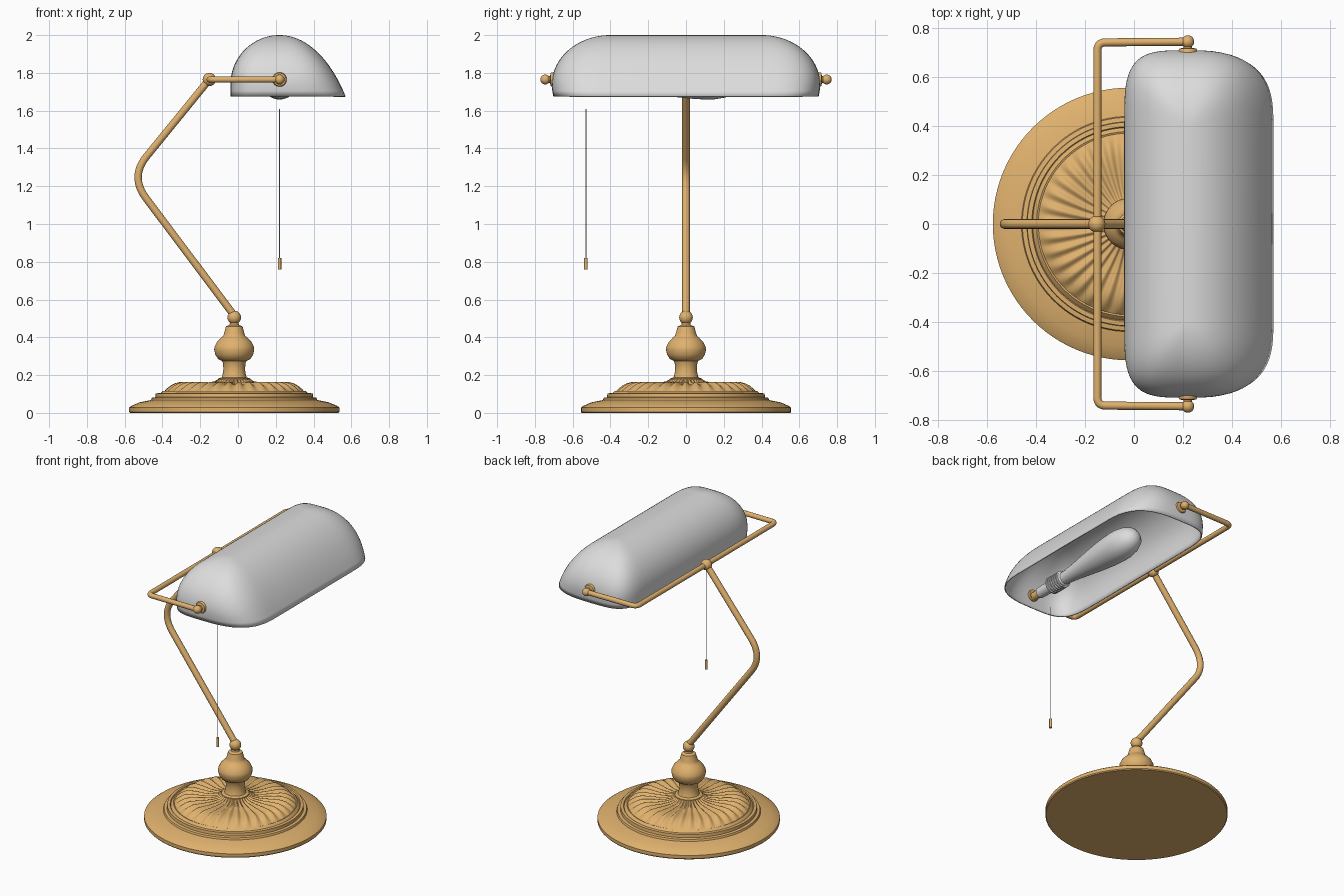
import bpy, bmesh, math
from mathutils import Vector, Matrix

if "Cube" in bpy.data.objects:
    bpy.data.objects.remove(bpy.data.objects["Cube"])

BX = -0.02          # base and stem axis
SX, SZ = 0.22, 1.765  # shade pivot axis


def material(name, rgb):
    m = bpy.data.materials.new(name)
    m.diffuse_color = (*rgb, 1)
    m.use_nodes = True
    m.node_tree.nodes["Principled BSDF"].inputs["Base Color"].default_value = m.diffuse_color
    return m


BRASS = material("brass", (0.74, 0.44, 0.155))
WHITE = material("white_glass", (0.72, 0.72, 0.72))
GREY = material("grey_metal", (0.5, 0.5, 0.5))


def finish(ob, mat, angle=35):
    ob.data.materials.clear()
    ob.data.materials.append(mat)
    bpy.ops.object.select_all(action='DESELECT')
    ob.select_set(True)
    bpy.context.view_layer.objects.active = ob
    bpy.ops.object.shade_smooth_by_angle(angle=math.radians(angle))
    return ob


def skin(name, rings, mat, matrix=Matrix(), closed=True, angle=35):
    """Bridge a stack of closed rings of points into a surface."""
    bm = bmesh.new()
    vs = [[bm.verts.new(matrix @ Vector(p)) for p in ring] for ring in rings]
    n = len(rings[0])
    for a, b in zip(vs, vs[1:]):
        for j in range(n):
            k = (j + 1) % n
            bm.faces.new((a[j], a[k], b[k], b[j]))
    bmesh.ops.remove_doubles(bm, verts=bm.verts, dist=1e-5)
    if closed:
        bmesh.ops.recalc_face_normals(bm, faces=bm.faces)
    me = bpy.data.meshes.new(name)
    bm.to_mesh(me)
    bm.free()
    ob = bpy.data.objects.new(name, me)
    bpy.context.collection.objects.link(ob)
    return finish(ob, mat, angle)


def lathe(name, profile, mat, matrix, segs=48, angle=35):
    rings = [[(r * math.cos(2 * math.pi * j / segs), r * math.sin(2 * math.pi * j / segs), z)
              for j in range(segs)] for r, z in profile]
    return skin(name, rings, mat, matrix, angle=angle)


def ball(name, loc, r):
    prof = [(r * math.sin(math.pi * i / 14), -r * math.cos(math.pi * i / 14)) for i in range(15)]
    return lathe(name, prof, BRASS, Matrix.Translation(loc), 28, 60)


def tube(name, pts, r, mat, fillet=0.0):
    """Round rod along a path whose inner corners are rounded."""
    pts = [Vector(p) for p in pts]
    path = [pts[0]]
    for a, c, b in zip(pts, pts[1:], pts[2:]):
        p = c + (a - c).normalized() * fillet
        q = c + (b - c).normalized() * fillet
        for i in range(13):
            t = i / 12
            path.append(p * (1 - t) ** 2 + c * 2 * t * (1 - t) + q * t * t)
    path.append(pts[-1])
    cu = bpy.data.curves.new(name, 'CURVE')
    cu.dimensions = '3D'
    cu.bevel_depth = r
    cu.bevel_resolution = 5
    cu.use_fill_caps = True
    sp = cu.splines.new('POLY')
    sp.points.add(len(path) - 1)
    for s, p in zip(sp.points, path):
        s.co = (*p, 1)
    ob = bpy.data.objects.new(name, cu)
    bpy.context.collection.objects.link(ob)
    bpy.ops.object.select_all(action='DESELECT')
    ob.select_set(True)
    bpy.context.view_layer.objects.active = ob
    bpy.ops.object.convert(target='MESH')
    return finish(bpy.context.object, mat)


axis = Matrix.Translation((BX, 0, 0))

# stepped round foot
lathe("base_plate", [(0, 0), (0.552, 0), (0.557, 0.006), (0.557, 0.028), (0.545, 0.037),
                     (0.50, 0.056), (0.44, 0.068), (0.436, 0.08), (0.418, 0.083), (0.416, 0.103),
                     (0.398, 0.105), (0.394, 0.099), (0.388, 0.106), (0.378, 0.116),
                     (0.365, 0.11), (0, 0.11)], BRASS, axis, 96, 25)

# fluted dome with slightly swirling ribs
dome = [(0.372, 0.112, 0), (0.36, 0.122, 0.004), (0.34, 0.136, 0.007), (0.315, 0.149, 0.008),
        (0.285, 0.156, 0.008), (0.24, 0.156, 0.007), (0.19, 0.154, 0.006), (0.14, 0.155, 0.006),
        (0.105, 0.162, 0.005), (0.085, 0.176, 0.003), (0.06, 0.186, 0)]
N, SEG = 34, 34 * 8
rings = []
for r, z, amp in dome:
    ring = []
    for j in range(SEG):
        a = 2 * math.pi * j / SEG
        ring.append((r * math.cos(a), r * math.sin(a),
                     z + amp * math.sin(N * a + 9 * (r - 0.1))))
    rings.append(ring)
skin("fluted_dome", rings, BRASS, axis, angle=60)

# turned column
lathe("column", [(0, 0.17), (0.085, 0.17), (0.085, 0.182), (0.066, 0.188), (0.062, 0.2),
                 (0.057, 0.23), (0.06, 0.265), (0.065, 0.275), (0.085, 0.285), (0.1, 0.308),
                 (0.106, 0.335), (0.104, 0.35), (0.092, 0.375), (0.07, 0.398), (0.058, 0.408),
                 (0.054, 0.42), (0.044, 0.458), (0.034, 0.462), (0.025, 0.466),
                 (0.02, 0.49), (0, 0.49)], BRASS, axis)
ball("stem_ball", (BX, 0, 0.505), 0.036)

# bent stem and shade rail
tube("stem", [(BX, 0, 0.515), (-0.572, 0, 1.25), (-0.152, 0, SZ)], 0.02, BRASS, 0.14)
tube("shade_rail", [(SX, -0.745, SZ), (-0.15, -0.742, SZ), (-0.15, 0.742, SZ), (SX, 0.745, SZ)],
     0.0165, BRASS, 0.035)
ball("rail_ball", (-0.152, 0, SZ), 0.035)

# pivot knobs at both ends of the shade
for side, label in ((-1, "front"), (1, "back")):
    ball(label + "_knob", (SX, side * 0.745, SZ), 0.026)
    m = Matrix.Translation((SX, 0, SZ)) @ Matrix.Rotation(-side * math.pi / 2, 4, 'X')
    lathe(label + "_pivot", [(0, 0.685), (0.036, 0.685), (0.038, 0.71), (0.034, 0.717),
                             (0.018, 0.72), (0.016, 0.745), (0, 0.745)], BRASS, m, 28)

# open asymmetric shade, stacked from plan outlines
levels = [(1.675, 0.26, 0.302), (1.705, 0.26, 0.308)]
for i in range(21):
    t = math.pi / 2 * i / 20
    levels.append((1.74 + 0.26 * math.sin(t), 0.26 * math.cos(t), 0.31 * math.cos(t)))
rings, Q = [], 32
for z, left, end in levels:
    right = 0.435 * math.sqrt(max(0, 1 - ((z - 1.2) / 0.8) ** 2))
    half = []
    for j in range(Q + 1):
        c, s = math.cos(math.pi * j / Q), max(0, math.sin(math.pi * j / Q))
        e = 2 / (2.9 if c > 0 else 3.8)
        w = right if c > 0 else -left
        s = 0 if s < 1e-6 else s
        half.append((SX + w * abs(c) ** e, 0.4 + end * s ** e, z))
    rings.append(half + [(x, -y, zz) for x, y, zz in reversed(half)])
shade = skin("shade", rings, WHITE, closed=False, angle=60)
mod = shade.modifiers.new("thickness", 'SOLIDIFY')
mod.thickness = 0.008
mod.offset = -1

# bulb and socket along the shade's length
along = Matrix.Translation((SX, 0, 1.755)) @ Matrix.Rotation(-math.pi / 2, 4, 'X')
lathe("bulb", [(0, -0.42), (0.038, -0.42), (0.042, -0.36), (0.052, -0.28), (0.066, -0.18),
               (0.08, -0.08), (0.091, 0.02), (0.096, 0.1), (0.095, 0.15), (0.085, 0.21),
               (0.065, 0.255), (0.035, 0.283), (0, 0.292)], WHITE, along, 40, 60)
ribs = [(0, -0.52), (0.04, -0.52)]
for i in range(6):
    y = -0.515 + i * 0.019
    ribs += [(0.055, y), (0.055, y + 0.009), (0.048, y + 0.012), (0.048, y + 0.016)]
lathe("socket", ribs + [(0.04, -0.395), (0, -0.395)], WHITE, along, 32)
lathe("socket_collar", [(0, -0.63), (0.034, -0.63), (0.036, -0.515), (0, -0.515)],
      WHITE, along, 28)
lathe("socket_stub", [(0, -0.70), (0.026, -0.70), (0.026, -0.625), (0, -0.625)],
      BRASS, along, 28)

# pull cord and its weight
tube("pull_cord", [(SX, -0.53, 1.61), (SX, -0.53, 0.81)], 0.0025, GREY)
lathe("pull_weight", [(0, 0.76), (0.009, 0.76), (0.009, 0.82), (0, 0.82)], BRASS,
      Matrix.Translation((SX, -0.53, 0)), 20)
